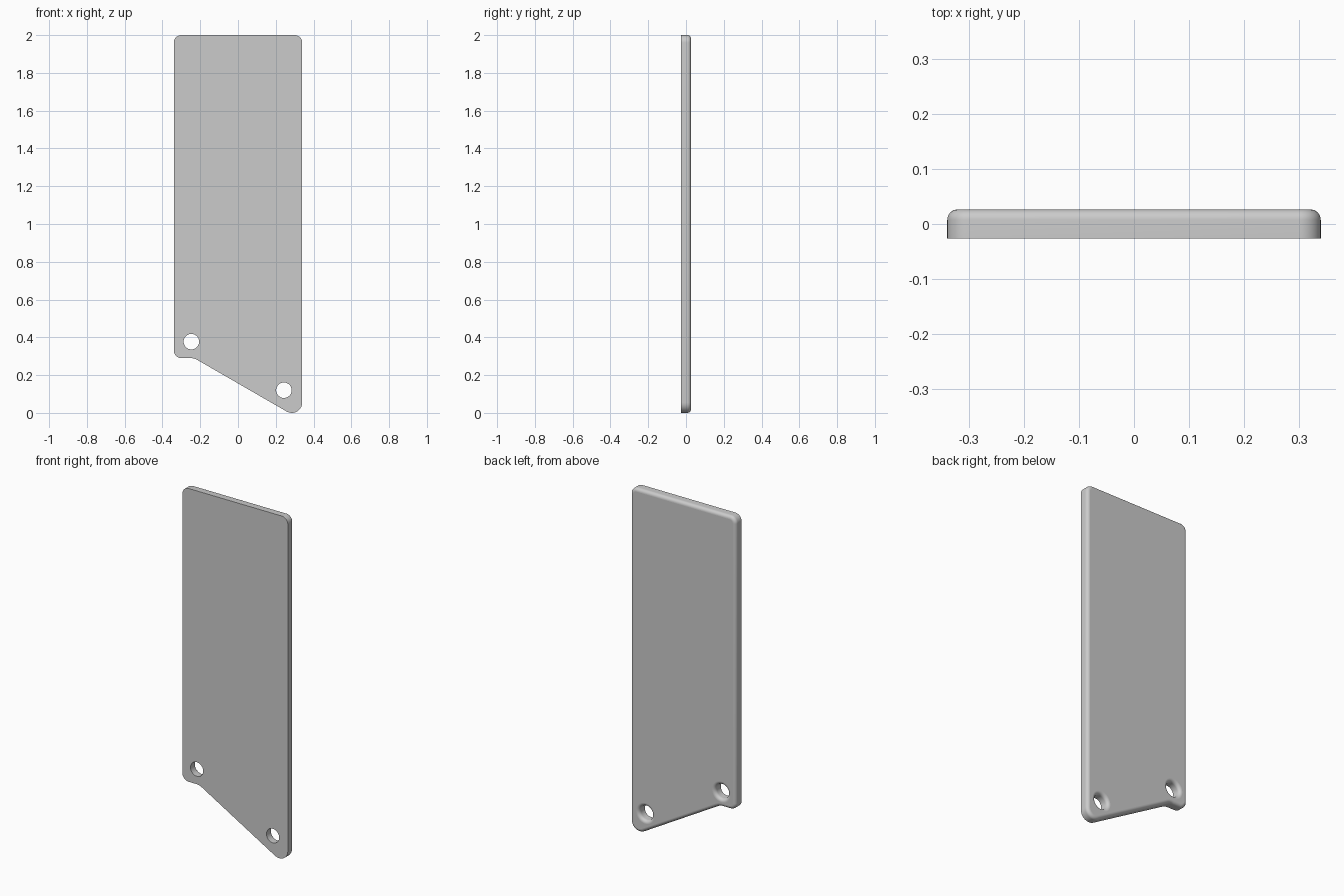
import bpy, bmesh, math
from mathutils import Vector

if "Cube" in bpy.data.objects:
    bpy.data.objects.remove(bpy.data.objects["Cube"])

HALF = 0.0265     # half thickness
FILLET = 0.019    # rounding of the back edges


def rounded_outline(corners, steps=10):
    """Counter-clockwise (x, z, radius) corners -> list of (point, outward normal)."""
    out = []
    n = len(corners)
    for i, (x, z, r) in enumerate(corners):
        p = Vector((x, z))
        a = (p - Vector(corners[i - 1][:2])).normalized()
        b = (Vector(corners[(i + 1) % n][:2]) - p).normalized()
        turn = math.atan2(a.x * b.y - a.y * b.x, a.dot(b))
        n0 = Vector((a.y, -a.x))
        side = 1 if turn > 0 else -1
        centre = p - a * r * math.tan(abs(turn) / 2) - n0 * r * side
        start = math.atan2(n0.y, n0.x)
        for k in range(steps + 1):
            t = start + turn * k / steps
            nrm = Vector((math.cos(t), math.sin(t)))
            out.append((centre + nrm * r * side, nrm))
    return out


def hole_outline(x, z, r, steps=40):
    """Circle whose outward normal points into the hole."""
    out = []
    for k in range(steps):
        t = -2 * math.pi * k / steps
        d = Vector((math.cos(t), math.sin(t)))
        out.append((Vector((x, z)) + d * r, -d))
    return out


# Plate outline with a slanted lower edge, and two screw holes
slope = math.tan(math.radians(30))
outline = rounded_outline([
    (-0.34, 2.0, 0.04),
    (-0.34, 0.29, 0.04),
    (-0.232, 0.29, 0.07),
    (0.34, 0.29 - 0.572 * slope, 0.055),
    (0.34, 2.0, 0.04),
])
holes = [hole_outline(-0.247, 0.377, 0.041), hole_outline(0.243, 0.12, 0.041)]

# Edge profile: square at the front, rounded at the back
profile = [(0, -HALF)]
for k in range(9):
    t = math.pi / 2 * k / 8
    profile.append((FILLET * (1 - math.cos(t)), HALF - FILLET + FILLET * math.sin(t)))

bm = bmesh.new()
front, back = [], []
for loop in [outline] + holes:
    rings = []
    for inset, y in profile:
        pts = [p - nrm * inset for p, nrm in loop]
        rings.append([bm.verts.new((p.x, y, p.y)) for p in pts])
    n = len(loop)
    for lo, hi in zip(rings, rings[1:]):
        for i in range(n):
            j = (i + 1) % n
            bm.faces.new((lo[i], lo[j], hi[j], hi[i])).smooth = True
    for ring, cap in ((rings[0], front), (rings[-1], back)):
        cap += [bm.edges.get((ring[i], ring[(i + 1) % n])) for i in range(n)]

# Flat front and back faces around the holes
for cap in (front, back):
    filled = bmesh.ops.triangle_fill(bm, edges=cap, use_beauty=True)
    for g in filled["geom"]:
        if isinstance(g, bmesh.types.BMFace):
            g.smooth = False
bmesh.ops.recalc_face_normals(bm, faces=bm.faces[:])

mesh = bpy.data.meshes.new("cover_plate")
bm.to_mesh(mesh)
bm.free()
plate = bpy.data.objects.new("cover_plate", mesh)
bpy.context.collection.objects.link(plate)
